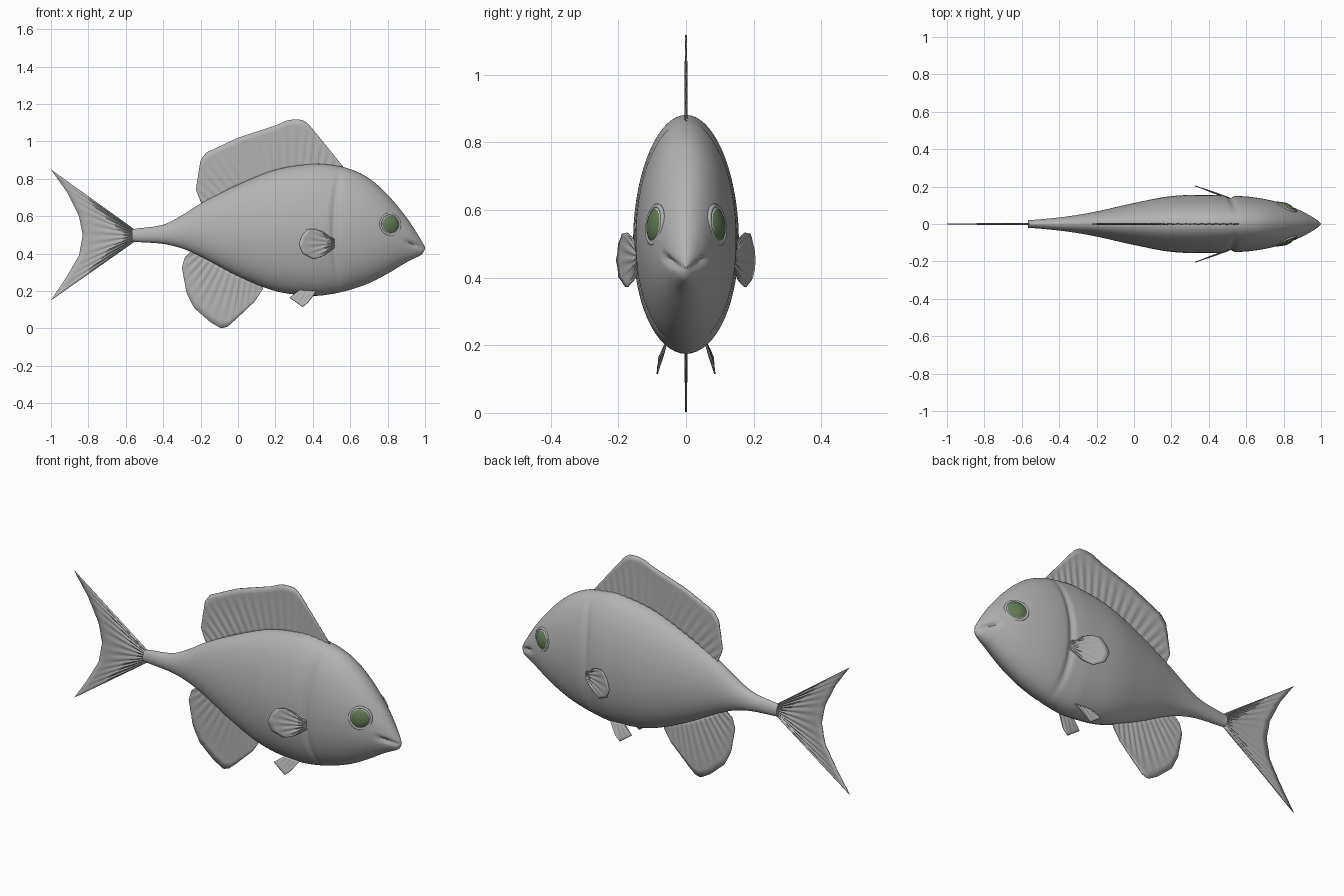
import bpy
import bmesh
from math import sin, cos, pi, exp, radians
from mathutils import Vector

cube = bpy.data.objects.get("Cube")
if cube:
    bpy.data.objects.remove(cube, do_unlink=True)


def material(name, rgb):
    m = bpy.data.materials.new(name)
    m.use_nodes = True
    m.diffuse_color = (*rgb, 1)
    m.node_tree.nodes["Principled BSDF"].inputs["Base Color"].default_value = (*rgb, 1)
    return m


SKIN = material("grey_skin", (0.45, 0.45, 0.45))
WHITE = material("eye_white", (0.72, 0.72, 0.72))
GREEN = material("eye_green", (0.12, 0.2, 0.09))


def finish(bm, name, mats, angle=45):
    bmesh.ops.recalc_face_normals(bm, faces=bm.faces)
    mesh = bpy.data.meshes.new(name)
    bm.to_mesh(mesh)
    bm.free()
    for m in mats:
        mesh.materials.append(m)
    ob = bpy.data.objects.new(name, mesh)
    bpy.context.collection.objects.link(ob)
    bpy.ops.object.select_all(action='DESELECT')
    ob.select_set(True)
    bpy.context.view_layer.objects.active = ob
    bpy.ops.object.shade_smooth_by_angle(angle=radians(angle))
    return ob


def skin_rows(bm, rows, closed=False):
    """Join rows of vertices with quads."""
    for a, b in zip(rows, rows[1:]):
        n = len(a)
        for i in range(n if closed else n - 1):
            j = (i + 1) % n
            bm.faces.new((a[i], a[j], b[j], b[i]))


# Body profile: x, top z, bottom z, half width
KEYS = [(-.568, .53, .465, .022), (-.55, .533, .463, .021), (-.4, .555, .452, .035),
        (-.3, .605, .428, .049), (-.2, .668, .385, .067), (0, .768, .28, .112),
        (.2, .848, .2, .149), (.4, .88, .175, .156), (.5, .874, .184, .151),
        (.6, .852, .207, .147), (.7, .803, .242, .133), (.8, .715, .293, .108),
        (.9, .595, .353, .068), (.95, .52, .378, .042), (.985, .462, .398, .019),
        (.999, .437, .422, .004)]


def slope(i, k):
    a, b = KEYS[max(i - 1, 0)], KEYS[min(i + 1, len(KEYS) - 1)]
    return (b[k] - a[k]) / (b[0] - a[0])


def profile(x):
    """Smooth cubic through the keys."""
    i = max(j for j in range(len(KEYS) - 1) if KEYS[j][0] <= x + 1e-6)
    p, q = KEYS[i], KEYS[i + 1]
    h = q[0] - p[0]
    t = (x - p[0]) / h
    return [p[k] * (1 + 2 * t) * (1 - t) ** 2 + q[k] * t * t * (3 - 2 * t)
            + h * t * (1 - t) * (slope(i, k) * (1 - t) - slope(i + 1, k) * t)
            for k in (1, 2, 3)]


# Body, with a gill groove and a mouth crease pressed into the rings
bm = bmesh.new()
rows, RINGS, SIDES = [], 180, 64
x0, x1 = KEYS[0][0], KEYS[-1][0]
for r in range(RINGS + 1):
    x = x0 + (x1 - x0) * r / RINGS
    top, bottom, width = profile(x)
    mid, half = (top + bottom) / 2, (top - bottom) / 2
    row = []
    for s in range(SIDES):
        a = 2 * pi * s / SIDES
        y, z = width * cos(a) * (1 - .05 * sin(a)), mid + half * sin(a)
        gill = .512 + .04 * sin(a) ** 2
        y *= 1 - .085 * exp(-((x - gill) / .017) ** 2) * abs(cos(a)) ** .5
        if x > .88:
            line = .43 + (.99 - x) * .35
            fade = min((x - .88) / .05, 1)
            y *= 1 - .3 * fade * exp(-((z - line) / .012) ** 2)
        row.append(bm.verts.new((x, y, z)))
    rows.append(row)
skin_rows(bm, rows, closed=True)
bm.faces.new(rows[0])
bm.faces.new(rows[-1])
finish(bm, "body", [SKIN])


def resample(points, n):
    """Even points along a polyline."""
    pts = [Vector(p) for p in points]
    lengths = [(b - a).length for a, b in zip(pts, pts[1:])]
    total, out = sum(lengths), []
    for i in range(n):
        d, k = total * i / (n - 1), 0
        while k < len(lengths) - 1 and d > lengths[k]:
            d -= lengths[k]
            k += 1
        out.append(pts[k].lerp(pts[k + 1], min(d / lengths[k], 1)))
    return out


def fin(name, base, edge, rays, pleat, thick=.004):
    """Pleated sheet stretched from a base line to an outer edge."""
    bm = bmesh.new()
    n, steps = rays * 4 + 1, 8
    a, b = resample(base, n), resample(edge, n)
    rows = []
    for k in range(steps + 1):
        v = k / steps
        wave = pleat * sin(pi * min(v * 1.1 + .1, 1)) ** .5 if v < .9 else pleat * .3
        rows.append([bm.verts.new(p.lerp(q, v) + Vector((0, wave * cos(i * pi / 2), 0)))
                     for i, (p, q) in enumerate(zip(a, b))])
    skin_rows(bm, rows)
    ob = finish(bm, name, [SKIN], 60)
    mod = ob.modifiers.new("thickness", 'SOLIDIFY')
    mod.thickness = thick
    mod.offset = 0
    return ob


def flat(points):
    return [(x, 0, z) for x, z in points]


# Fins on the centre line
fin("dorsal_fin",
    flat([(-.19, .66), (0, .75), (.2, .83), (.4, .86), (.55, .855)]),
    flat([(-.2, .68), (-.225, .74), (-.212, .83), (-.2, .9), (-.17, .94), (0, 1.02),
          (.2, 1.085), (.26, 1.112), (.3, 1.118), (.345, 1.115), (.375, 1.095),
          (.445, 1.01), (.53, .905), (.562, .865)]), 20, .003)
fin("anal_fin",
    flat([(-.25, .415), (-.1, .35), (0, .3), (.13, .23)]),
    flat([(-.26, .4), (-.285, .38), (-.3, .325), (-.275, .19), (-.235, .11), (-.15, .035),
          (-.09, 0), (-.055, .01), (-.01, .05), (.09, .145), (.132, .21)]), 14, .003)
fin("tail_fin",
    flat([(-.55, .525), (-.55, .468)]),
    flat([(-1, .85), (-.915, .73), (-.85, .6), (-.83, .5), (-.85, .39),
          (-.92, .27), (-1, .15)]), 12, .003)


def oval_dome(bm, location, normal, radius, depth):
    """Flattened ball whose pole looks along the normal."""
    rot = Vector(normal).to_track_quat('Z', 'Y')
    bmesh.ops.create_uvsphere(bm, u_segments=32, v_segments=32, radius=radius)
    for f in bm.faces:
        c = f.calc_center_median()
        f.material_index = int(c.z > 0 and c.xy.length < radius * .84)
    for v in bm.verts:
        v.co.z *= depth / radius
        v.co = rot @ v.co + Vector(location)


def ring(bm, location, normal, major, minor):
    rot = Vector(normal).to_track_quat('Z', 'Y')
    loops = []
    for i in range(33):
        a = 2 * pi * i / 32
        loops.append([bm.verts.new(rot @ Vector(((major + minor * cos(b)) * cos(a),
                                                 (major + minor * cos(b)) * sin(a),
                                                 minor * sin(b))) + Vector(location))
                      for b in (2 * pi * j / 10 for j in range(10))])
    skin_rows(bm, loops, closed=True)
    bmesh.ops.remove_doubles(bm, verts=bm.verts, dist=1e-5)


# Paired parts
for side, tag in ((1, "right_side"), (-1, "left_side")):
    side = -side if tag == "right_side" else 1

    def outward(points):
        return [(x, side * y, z) for x, y, z in points]

    def splay(points):
        return outward([(x, .138 + (.51 - x) * .36, z) for x, z in points])

    fin("pectoral_fin_" + tag,
        splay([(.515, .478), (.515, .432)]),
        splay([(.455, .517), (.41, .533), (.37, .53), (.34, .495), (.325, .45),
               (.345, .4), (.405, .37), (.46, .39)]), 7, .003)
    fin("pelvic_fin_" + tag,
        outward([(.33, .06, .205), (.42, .06, .2)]),
        outward([(.275, .08, .165), (.345, .085, .115), (.375, .083, .14)]), 4, .002)

    place, facing = (.81, side * .083, .555), (.38, side * .9, .12)
    bm = bmesh.new()
    oval_dome(bm, place, facing, .056, .028)
    finish(bm, "eye_" + tag, [WHITE, GREEN])
    bm = bmesh.new()
    rim = Vector(place) + Vector(facing) * .009
    ring(bm, rim, facing, .056, .007)
    finish(bm, "eyelid_" + tag, [SKIN])
